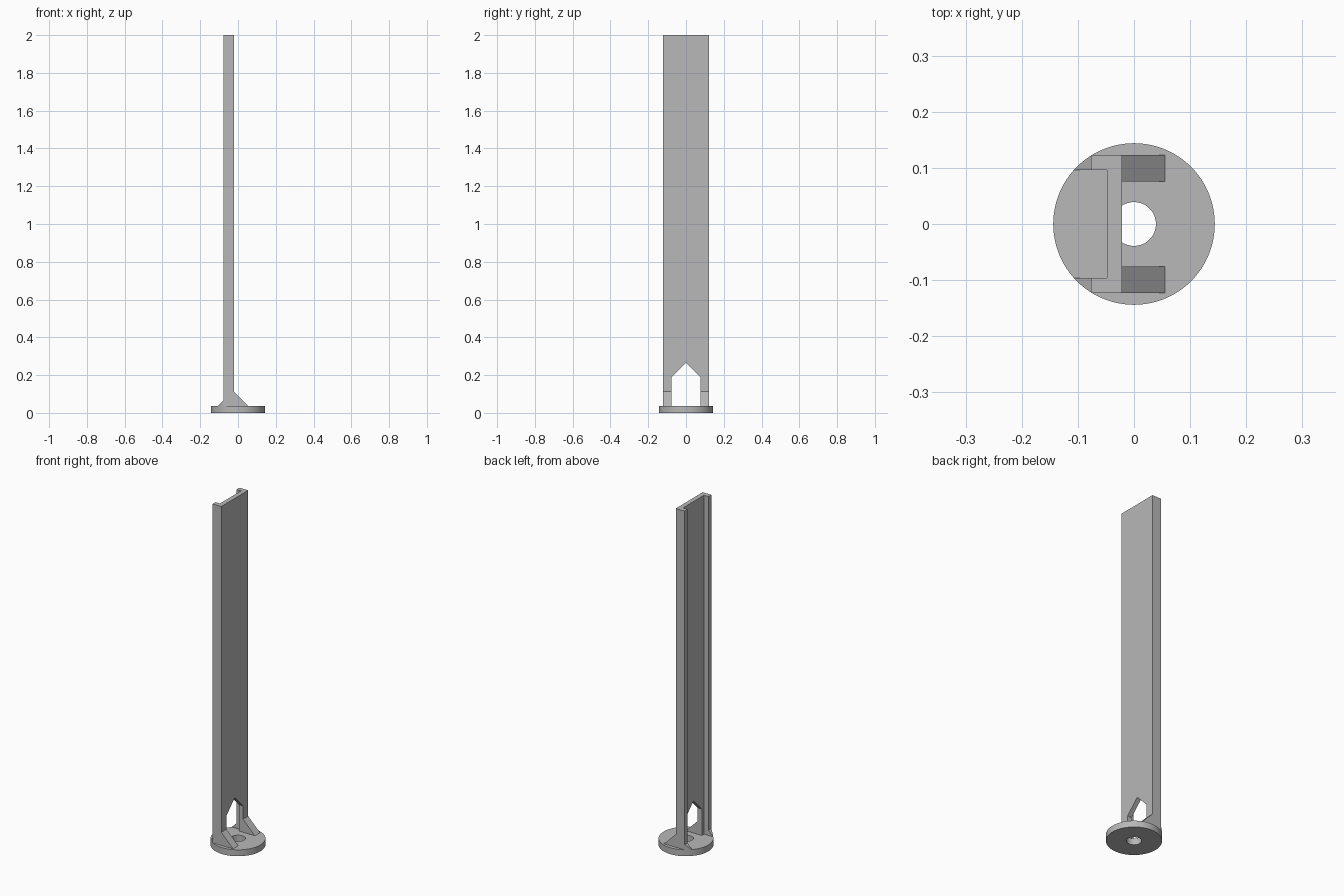
import bpy, bmesh, math
from mathutils import Vector

cube = bpy.data.objects.get("Cube")
if cube:
    bpy.data.objects.remove(cube, do_unlink=True)

grey = bpy.data.materials.new("plain grey")
grey.use_nodes = True
grey.diffuse_color = (0.48, 0.48, 0.48, 1)
grey.node_tree.nodes["Principled BSDF"].inputs["Base Color"].default_value = grey.diffuse_color

BASE_R, HOLE_R, BASE_TOP = 0.144, 0.039, 0.037
BACK, WEB, FRONT = -0.077, -0.048, -0.021     # channel depth along x
OUTER, INNER, SLOT = 0.123, 0.096, 0.076      # half widths along y
TOP = 2.0


def finish(name, bm):
    bmesh.ops.recalc_face_normals(bm, faces=bm.faces[:])
    mesh = bpy.data.meshes.new(name)
    bm.to_mesh(mesh)
    bm.free()
    mesh.materials.append(grey)
    obj = bpy.data.objects.new(name, mesh)
    bpy.context.collection.objects.link(obj)
    return obj


def prism(name, points, push):
    """Closed outline extruded along a vector."""
    bm = bmesh.new()
    face = bm.faces.new([bm.verts.new(p) for p in points])
    out = bmesh.ops.extrude_face_region(bm, geom=[face], use_keep_orig=True)
    moved = [v for v in out["geom"] if isinstance(v, bmesh.types.BMVert)]
    bmesh.ops.translate(bm, verts=moved, vec=Vector(push))
    return finish(name, bm)


def turned(name, outline):
    """Closed (radius, height) outline spun around z."""
    bm = bmesh.new()
    verts = [bm.verts.new((r, 0, z)) for r, z in outline]
    edges = [bm.edges.new((v, verts[i - 1])) for i, v in enumerate(verts)]
    bmesh.ops.spin(bm, geom=verts + edges, axis=(0, 0, 1), cent=(0, 0, 0),
                   angle=math.tau, steps=96, use_merge=True)
    bmesh.ops.remove_doubles(bm, verts=bm.verts[:], dist=1e-5)
    return finish(name, bm)


def boolean(obj, cutter, operation):
    mod = obj.modifiers.new("cut", "BOOLEAN")
    mod.object, mod.operation, mod.solver = cutter, operation, "EXACT"
    cutter.hide_render = True
    cutter.hide_set(True)


# Round base with a central hole
base = turned("base_disc", [(HOLE_R, 0), (BASE_R, 0), (BASE_R, BASE_TOP), (HOLE_R, BASE_TOP)])
bpy.context.view_layer.objects.active = base
base.select_set(True)
bpy.ops.object.shade_smooth_by_angle(angle=math.radians(30))
base.select_set(False)

# Tall channel with a pointed opening at its foot
half = [(WEB, INNER), (BACK, INNER), (BACK, OUTER), (FRONT, OUTER)]
section = half + [(x, -y) for x, y in reversed(half)]
channel = prism("channel_post", [(x, y, BASE_TOP) for x, y in section], (0, 0, TOP - BASE_TOP))
opening = [(-SLOT, 0.02), (SLOT, 0.02), (SLOT, 0.19), (0, 0.266), (-SLOT, 0.19)]
boolean(channel, prism("opening_cutter", [(-0.2, y, z) for y, z in opening], (0.4, 0, 0)),
        "DIFFERENCE")

# Sloped feet on both sides of each flange
bpy.ops.mesh.primitive_cylinder_add(vertices=96, radius=BASE_R, depth=0.4)
rim_limit = bpy.context.object
rim_limit.name = "rim_limit_helper"
for side, word in ((1, "left"), (-1, "right")):
    prism("front_gusset_" + word,
          [(FRONT, side * SLOT, BASE_TOP), (0.055, side * SLOT, BASE_TOP),
           (FRONT, side * SLOT, 0.113)], (0, side * (OUTER - SLOT), 0))
    rear = prism("rear_gusset_" + word,
                 [(BACK, side * INNER, BASE_TOP), (-0.107, side * INNER, BASE_TOP),
                  (BACK, side * INNER, 0.067)], (0, side * (OUTER - INNER), 0))
    boolean(rear, rim_limit, "INTERSECT")
